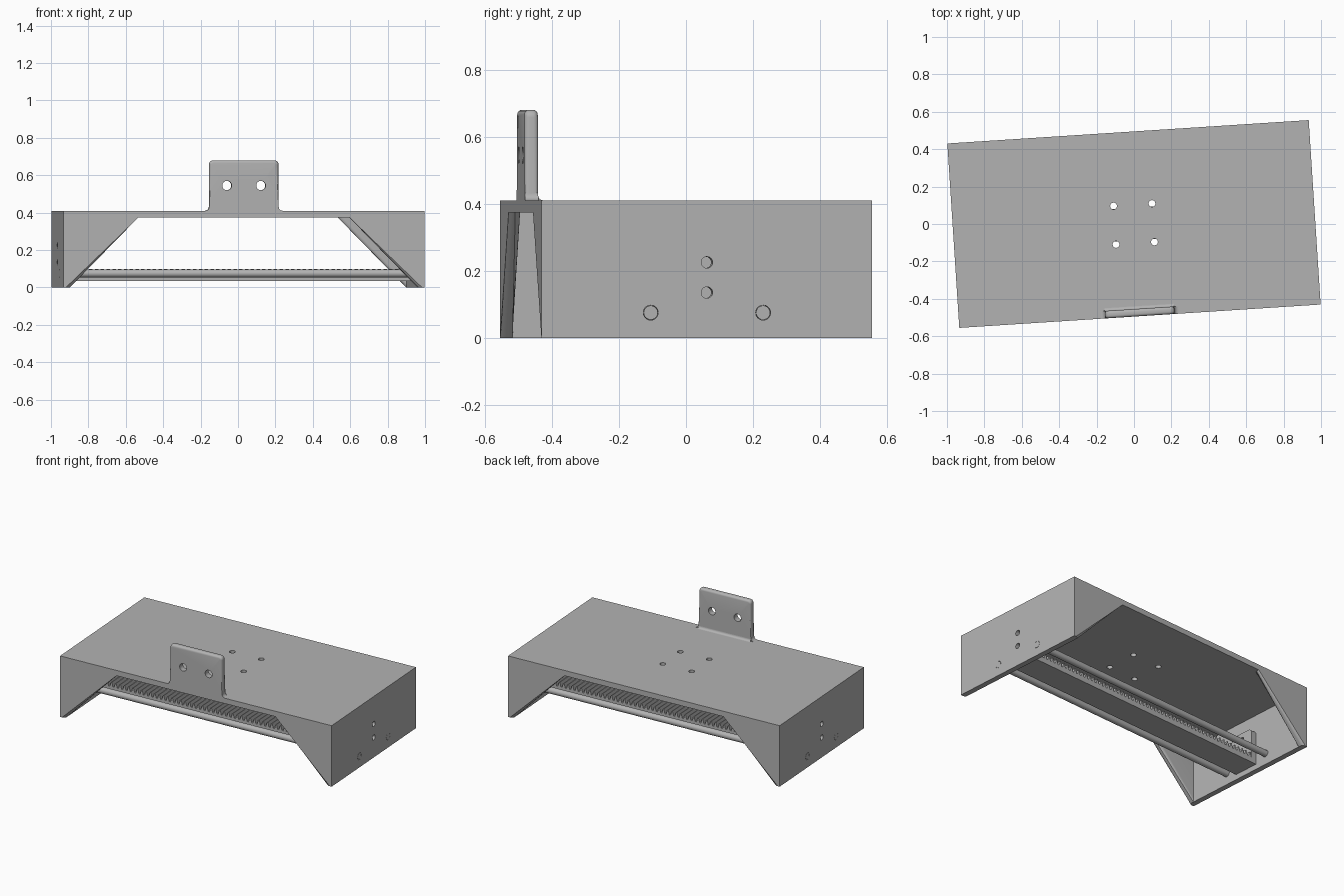
import bpy, bmesh, math
from mathutils import Matrix, Vector

if "Cube" in bpy.data.objects:
    bpy.data.objects.remove(bpy.data.objects["Cube"])

L, W, H, T = 0.968, 0.494, 0.41, 0.036   # half length, half depth, height, wall
YAW = math.radians(3.7)

grey = bpy.data.materials.new("plain grey")
grey.use_nodes = True
GREY = (0.45, 0.45, 0.45, 1)
grey.diffuse_color = GREY
grey.node_tree.nodes["Principled BSDF"].inputs["Base Color"].default_value = GREY


def finish(name, bm):
    bmesh.ops.recalc_face_normals(bm, faces=bm.faces)
    mesh = bpy.data.meshes.new(name)
    bm.to_mesh(mesh)
    bm.free()
    mesh.materials.append(grey)
    ob = bpy.data.objects.new(name, mesh)
    bpy.context.collection.objects.link(ob)
    return ob


def prism(name, points, axis, lo, hi, edit=None):
    """Extrude a profile along x (points are y,z) or y (points are x,z)."""
    place = (lambda a, b: (lo, a, b)) if axis == "x" else (lambda a, b: (a, lo, b))
    bm = bmesh.new()
    face = bm.faces.new([bm.verts.new(place(a, b)) for a, b in points])
    new = bmesh.ops.extrude_face_region(bm, geom=[face])["geom"]
    d = hi - lo
    bmesh.ops.translate(bm, vec=(d, 0, 0) if axis == "x" else (0, d, 0),
                        verts=[v for v in new if isinstance(v, bmesh.types.BMVert)])
    bmesh.ops.recalc_face_normals(bm, faces=bm.faces)
    if edit:
        edit(bm)
    return finish(name, bm)


def box(name, x0, x1, y0, y1, z0, z1):
    return prism(name, [(x0, z0), (x1, z0), (x1, z1), (x0, z1)], "y", y0, y1)


def rod(name, axis, centre, radius, length):
    bm = bmesh.new()
    turn = {"x": Matrix.Rotation(math.pi / 2, 4, "Y"),
            "y": Matrix.Rotation(math.pi / 2, 4, "X"), "z": Matrix()}[axis]
    bmesh.ops.create_cone(bm, cap_ends=True, segments=32, radius1=radius, radius2=radius,
                          depth=length, matrix=Matrix.Translation(centre) @ turn)
    return finish(name, bm)


def arc(cx, cz, r, a0, a1, n=6):
    return [(cx + r * math.cos(math.radians(a0 + (a1 - a0) * i / n)),
             cz + r * math.sin(math.radians(a0 + (a1 - a0) * i / n))) for i in range(n + 1)]


def cut(ob, cutters):
    for c in cutters:
        c.hide_render = True
        m = ob.modifiers.new("cut", "BOOLEAN")
        m.operation, m.object, m.solver = "DIFFERENCE", c, "EXACT"
    bpy.context.view_layer.update()
    dg = bpy.context.evaluated_depsgraph_get()
    mesh = bpy.data.meshes.new_from_object(ob.evaluated_get(dg))
    ob.modifiers.clear()
    ob.data = mesh
    for c in cutters:
        bpy.data.objects.remove(c)


# Housing: open-bottomed shell with a sloped opening through front and back
housing = box("housing", -L, L, -W, W, 0, H)
top, foot, head = H - T, L - T, 0.566
slope = (foot - head) / top
low = foot + slope * 0.1
cut(housing, [box("cavity", -foot, foot, -W + T, W - T, -0.1, top)])
cut(housing, [prism("opening", [(-low, -0.1), (low, -0.1), (head, top), (-head, top)],
                    "y", -1, 1)])

# Round the sloped lips of the opening
bm = bmesh.new()
bm.from_mesh(housing.data)
lips = []
for e in bm.edges:
    d = e.verts[1].co - e.verts[0].co
    if abs(d.z) > 0.3 and abs(d.x) > 0.3 and abs(d.y) < 0.001:
        lips.append(e)
bmesh.ops.bevel(bm, geom=lips, offset=0.016, segments=4, profile=0.5, affect="EDGES")
bm.to_mesh(housing.data)
bm.free()

# Screw holes in the top and ends, and sockets for the rods
holes = [rod("hole", "z", (x, y, H), 0.018, 0.2) for x in (-0.103, 0.103) for y in (-0.103, 0.103)]
holes += [rod("hole", "x", (s * L, 0, z), 0.017, 0.2) for s in (-1, 1) for z in (0.135, 0.225)]
holes += [rod("hole", "x", (s * L, y, 0.075), 0.0222, 0.2) for s in (-1, 1) for y in (-0.168, 0.168)]
cut(housing, holes)

# Mounting tab with flared foot and rounded top
half, tip, r = 0.186, 0.68, 0.022
profile = (arc(half + r, H + r, r, 270, 180) + arc(half - r, tip - r, r, 0, 90)
           + arc(-half + r, tip - r, r, 90, 180) + arc(-half - r, H + r, r, 0, -90))


def round_tab(bm):
    edges = [e for e in bm.edges if abs(e.verts[0].co.y - e.verts[1].co.y) < 0.001
             and min(v.co.z for v in e.verts) > H + r - 0.001]
    bmesh.ops.bevel(bm, geom=edges, offset=0.014, segments=4, profile=0.5, affect="EDGES")


tab = prism("mounting_tab", profile, "y", -W, -W + 0.04, round_tab)
cut(tab, [rod("hole", "y", (x, -W, 0.545), 0.025, 0.3) for x in (-0.091, 0.091)])
cove = [(-W + 0.03, H)] + arc(-W + 0.055, H + 0.015, 0.015, 270, 180) + [(-W + 0.03, H + 0.015)]
fillet = prism("tab_fillet", cove, "x", -half, half)

# Guide rods
rods = [rod(n, "x", (0, y, 0.075), 0.021, 2 * L) for n, y in
        (("front_guide_rod", -0.168), ("back_guide_rod", 0.168))]

# Toothed rack between the rods
end, count = foot - T, 58
pitch = 2 * end / count
teeth = [(end, 0.035)]
for i in range(count):
    x = end - i * pitch
    teeth += [(x, 0.07), (x - pitch * 0.15, 0.07), (x - pitch * 0.4, 0.1),
              (x - pitch * 0.6, 0.1), (x - pitch * 0.85, 0.07)]
teeth += [(-end, 0.07), (-end, 0.035)]
rack = prism("toothed_rack", teeth, "y", -0.087, 0.087)

# Upright brackets fixing the rack to the end walls
brackets = []
plate = [(-0.087, 0.035), (0.087, 0.035)] + arc(0.057, 0.24, 0.03, 0, 90) + arc(-0.057, 0.24, 0.03, 90, 180)
for name, s in (("left_rack_bracket", 1), ("right_rack_bracket", -1)):
    b = prism(name, plate, "x", s * end, s * foot)
    cut(b, [rod("hole", "x", (s * end, 0, z), 0.017, 0.2) for z in (0.135, 0.225)])
    brackets.append(b)

# Smooth the round parts and set the whole assembly at its slight angle
bpy.ops.object.select_all(action="DESELECT")
for ob in [housing, tab, fillet, rack] + rods + brackets:
    ob.rotation_euler.z = YAW
    ob.select_set(True)
    bpy.context.view_layer.objects.active = ob
bpy.ops.object.shade_smooth_by_angle(angle=math.radians(35))
